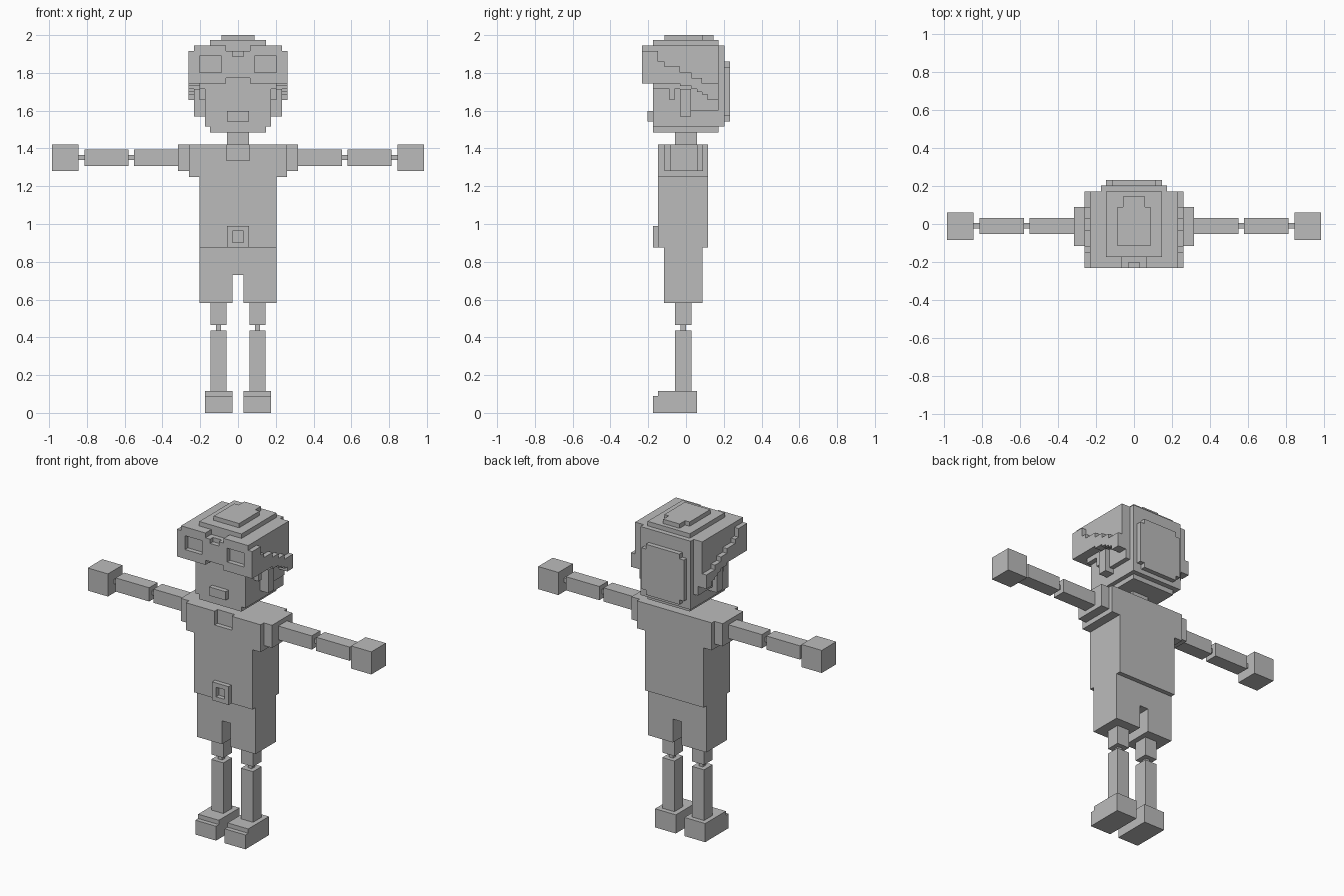
import bpy, bmesh

grey = bpy.data.materials.new("plain_grey")
grey.diffuse_color = (0.5, 0.5, 0.5, 1)


def prism(name, outline, y0, y1):
    """Extrude an (x, z) outline from y0 to y1."""
    bm = bmesh.new()
    face = bm.faces.new([bm.verts.new((x, y0, z)) for x, z in outline])
    ext = bmesh.ops.extrude_face_region(bm, geom=[face])
    for v in ext["geom"]:
        if isinstance(v, bmesh.types.BMVert):
            v.co.y = y1
    bmesh.ops.recalc_face_normals(bm, faces=bm.faces)
    me = bpy.data.meshes.new(name)
    bm.to_mesh(me)
    bm.free()
    me.materials.append(grey)
    ob = bpy.data.objects.new(name, me)
    bpy.context.collection.objects.link(ob)
    return ob


def box(name, x0, x1, y0, y1, z0, z1):
    return prism(name, [(x0, z0), (x1, z0), (x1, z1), (x0, z1)], y0, y1)


def block(name, w, y0, y1, z0, z1):
    """Box centred on x = 0 with half width w."""
    return box(name, -w, w, y0, y1, z0, z1)


def pair(name, x0, x1, *yz):
    """The same box on both sides."""
    box(name + "_right", x0, x1, *yz)
    box(name + "_left", -x1, -x0, *yz)


def sym(half):
    """Complete a right-half outline, listed bottom to top."""
    return half + [(-x, z) for x, z in reversed(half)]


# Torso with a neckline recess
torso = prism("torso", sym([(0.203, 0.875), (0.203, 1.25), (0.26, 1.25), (0.26, 1.422),
                            (0.06, 1.422), (0.06, 1.335)]), -0.147, -0.118)
prism("torso_back", sym([(0.203, 0.875), (0.203, 1.25), (0.26, 1.25), (0.26, 1.422)]), -0.118, 0.116)
block("neck", 0.057, -0.057, 0.058, 1.42, 1.49)

# Belt buckle as a square frame
pair("buckle_side", 0.03, 0.057, -0.175, -0.147, 0.875, 0.99)
block("buckle_bottom", 0.03, -0.175, -0.147, 0.875, 0.903)
block("buckle_top", 0.03, -0.175, -0.147, 0.963, 0.99)

# Shorts with a gap between the legs
prism("shorts", [(-0.203, 0.583), (-0.03, 0.583), (-0.03, 0.73), (0.03, 0.73), (0.03, 0.583),
                 (0.203, 0.583), (0.203, 0.875), (-0.203, 0.875)], -0.116, 0.088)

# Arms
pair("shoulder", 0.26, 0.317, -0.115, 0.089, 1.28, 1.422)
pair("upper_arm", 0.317, 0.55, -0.053, 0.032, 1.308, 1.394)
pair("elbow", 0.55, 0.58, -0.025, 0.004, 1.338, 1.366)
pair("forearm", 0.58, 0.813, -0.053, 0.032, 1.308, 1.394)
pair("wrist", 0.813, 0.845, -0.025, 0.004, 1.338, 1.366)
pair("hand", 0.845, 0.985, -0.084, 0.06, 1.28, 1.422)

# Legs
pair("thigh", 0.061, 0.145, -0.058, 0.028, 0.466, 0.583)
pair("knee", 0.089, 0.117, -0.03, 0, 0.435, 0.466)
pair("shin", 0.061, 0.145, -0.058, 0.028, 0.117, 0.435)
pair("shoe", 0.03, 0.174, -0.147, 0.058, 0, 0.117)
pair("shoe_toe", 0.03, 0.174, -0.175, -0.147, 0, 0.09)

# Head, chin and mouth
block("head", 0.174, -0.175, 0.172, 1.515, 1.8)
block("chin", 0.147, -0.175, 0.172, 1.485, 1.515)
block("mouth", 0.057, -0.204, -0.175, 1.543, 1.597)
pair("ear", 0.174, 0.233, -0.032, 0.026, 1.57, 1.715)

# Hair: cap, stepped crown, sideburns and back layers
block("hair_cap", 0.204, -0.175, 0.172, 1.715, 1.945)
pair("sideburn", 0.174, 0.204, -0.088, -0.06, 1.657, 1.715)
pair("side_hair", 0.174, 0.204, 0.026, 0.172, 1.6, 1.715)
block("crown_lower", 0.147, -0.175, 0.172, 1.945, 1.973)
block("crown_upper", 0.088, -0.115, 0.09, 1.973, 2.0)
block("crown_tail", 0.057, 0.09, 0.145, 1.973, 2.0)
block("back_hair", 0.174, 0.172, 0.203, 1.515, 1.945)
prism("back_hair_panel", sym([(0.117, 1.543), (0.117, 1.572), (0.147, 1.572), (0.147, 1.83),
                              (0.117, 1.83), (0.117, 1.86)]), 0.203, 0.232)

# Stepped straps running back and down: (front y, bottom z, top z)
steps = [(-0.175, 1.745, 1.915), (-0.147, 1.745, 1.86), (-0.115, 1.745, 1.833), (-0.032, 1.73, 1.803),
         (0.028, 1.715, 1.774), (0.058, 1.7, 1.774), (0.086, 1.686, 1.745), (0.115, 1.657, 1.745)]
ends = [s[0] for s in steps[1:]] + [0.172]
for (y0, z0, z1), y1 in zip(steps, ends):
    pair("strap", 0.204, 0.262, y0, y1, z0, z1)
    pair("hair_side", 0.204, 0.233, y0, y1, z1, 1.945)

# Goggles: backing plate and front frame around two square lenses
prism("goggle_backing", sym([(0.063, 1.774), (0.063, 1.745), (0.262, 1.745), (0.262, 1.915),
                             (0.233, 1.915), (0.233, 1.945), (0.063, 1.945), (0.063, 1.915)]),
      -0.204, -0.175)
F = (-0.233, -0.204)
pair("goggle_outer", 0.205, 0.262, *F, 1.745, 1.915)
pair("goggle_lower", 0.088, 0.205, *F, 1.745, 1.803)
pair("goggle_upper", 0.088, 0.205, *F, 1.89, 1.945)
pair("goggle_upper_edge", 0.205, 0.233, *F, 1.915, 1.945)
pair("goggle_inner", 0.063, 0.088, *F, 1.745, 1.945)
prism("goggle_bridge", sym([(0.063, 1.774), (0.063, 1.915), (0.03, 1.915), (0.03, 1.888)]), *F)
